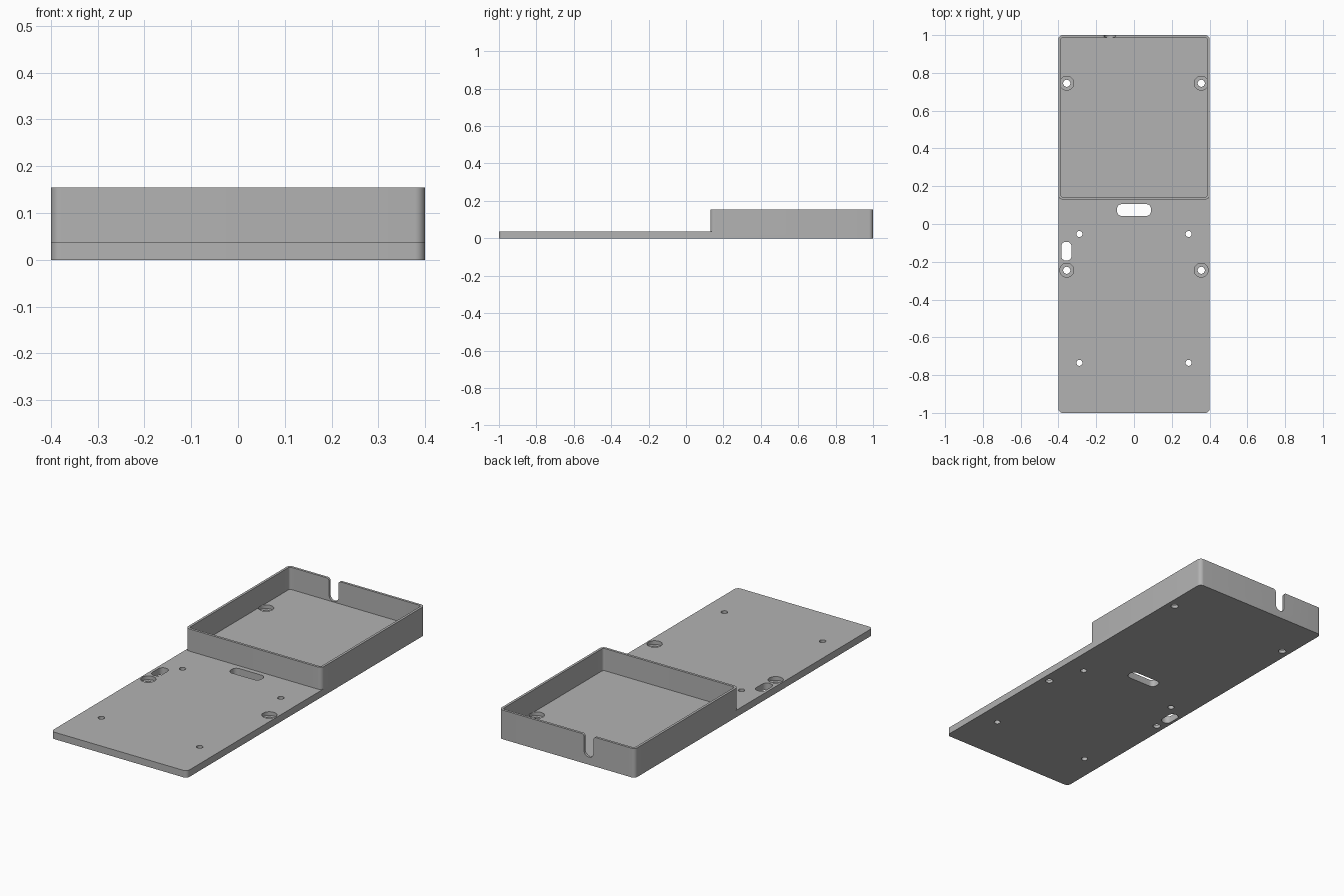
import bpy, bmesh
from math import cos, sin, pi, radians

HALF_W, PLATE, TOP = 0.4, 0.037, 0.155
WALL_Y, WALL, RADIUS = 0.13, 0.013, 0.022

cube = bpy.data.objects.get("Cube")
if cube:
    bpy.data.objects.remove(cube, do_unlink=True)

grey = bpy.data.materials.new("plain grey")
grey.use_nodes = True
grey.diffuse_color = (0.45, 0.45, 0.45, 1)
grey.node_tree.nodes["Principled BSDF"].inputs["Base Color"].default_value = grey.diffuse_color


def arc(cx, cy, r, start, end, steps=8):
    """Points along an arc, angles in degrees."""
    angles = [radians(start + (end - start) * i / steps) for i in range(steps + 1)]
    return [(cx + r * cos(a), cy + r * sin(a)) for a in angles]


def rounded(x0, x1, y0, y1, r):
    """Rectangle outline with rounded corners."""
    return (arc(x1 - r, y1 - r, r, 0, 90) + arc(x0 + r, y1 - r, r, 90, 180)
            + arc(x0 + r, y0 + r, r, 180, 270) + arc(x1 - r, y0 + r, r, 270, 360))


def prism(name, outline, low, high, along_y=False):
    """Extrude an outline along z, or an x-z outline along y."""
    bm = bmesh.new()
    place = (lambda p: (p[0], low, p[1])) if along_y else (lambda p: (p[0], p[1], low))
    face = bm.faces.new([bm.verts.new(place(p)) for p in outline])
    out = bmesh.ops.extrude_face_region(bm, geom=[face])
    move = (0, high - low, 0) if along_y else (0, 0, high - low)
    verts = [g for g in out["geom"] if isinstance(g, bmesh.types.BMVert)]
    bmesh.ops.translate(bm, vec=move, verts=verts)
    bmesh.ops.remove_doubles(bm, verts=bm.verts[:], dist=1e-5)
    bmesh.ops.recalc_face_normals(bm, faces=bm.faces[:])
    mesh = bpy.data.meshes.new(name)
    bm.to_mesh(mesh)
    bm.free()
    mesh.materials.append(grey)
    obj = bpy.data.objects.new(name, mesh)
    bpy.context.collection.objects.link(obj)
    return obj


def disc(x, y, r):
    return arc(x, y, r, 0, 345, 23)


# Full-height block that everything is cut from
tray = prism("tray", rounded(-HALF_W, HALF_W, -1, 1, RADIUS), 0, TOP)
cutters = []


def cut(name, *args, **kwargs):
    cutters.append(prism(name, *args, **kwargs))


# Lower the front part to plate height, leaving rounded box corners
front = ([(-0.6, -1.2), (0.6, -1.2), (0.6, WALL_Y + RADIUS)]
         + arc(HALF_W - RADIUS, WALL_Y + RADIUS, RADIUS, 0, -90)
         + arc(RADIUS - HALF_W, WALL_Y + RADIUS, RADIUS, -90, -180)
         + [(-0.6, WALL_Y + RADIUS)])
cut("front_clearance", front, PLATE, 0.3)

# Open box interior
inner = HALF_W - WALL
cut("box_pocket", rounded(-inner, inner, WALL_Y + WALL, 1 - WALL, 0.012), PLATE, 0.3)

# Cable notch in the back wall: round bottom and flared top
nx, nr, flare = -0.128, 0.028, 0.013
notch = (arc(nx, PLATE + 0.003 + nr, nr, 180, 360)
         + arc(nx + nr + flare, TOP - flare, flare, 180, 90)
         + [(nx + nr + flare, 0.3), (nx - nr - flare, 0.3)]
         + arc(nx - nr - flare, TOP - flare, flare, 90, 0))
cut("cable_notch", notch, 0.96, 1.1, along_y=True)

# Counterbored mounting holes and small pilot holes
for x in (-0.356, 0.356):
    for y in (-0.245, 0.745):
        cut("mounting_hole", disc(x, y, 0.019), -0.1, 0.03)
        cut("counterbore", disc(x, y, 0.037), 0.017, PLATE + 0.002)
for x in (-0.289, 0.289):
    for y in (-0.735, -0.053):
        cut("pilot_hole", disc(x, y, 0.016), -0.1, 0.1)

# Cable slots
cut("wide_slot", rounded(-0.09, 0.09, 0.043, 0.105, 0.025), -0.1, 0.1)
cut("side_slot", rounded(-0.385, -0.331, -0.194, -0.094, 0.025), -0.1, 0.1)

# Apply the cuts and remove the cutters
bpy.ops.object.select_all(action="DESELECT")
bpy.context.view_layer.objects.active = tray
tray.select_set(True)
for cutter in cutters:
    mod = tray.modifiers.new(cutter.name, "BOOLEAN")
    mod.operation, mod.solver, mod.object = "DIFFERENCE", "EXACT", cutter
    bpy.ops.object.modifier_apply(modifier=mod.name)
for cutter in cutters:
    bpy.data.objects.remove(cutter, do_unlink=True)

bpy.ops.object.shade_smooth_by_angle(angle=radians(30))
